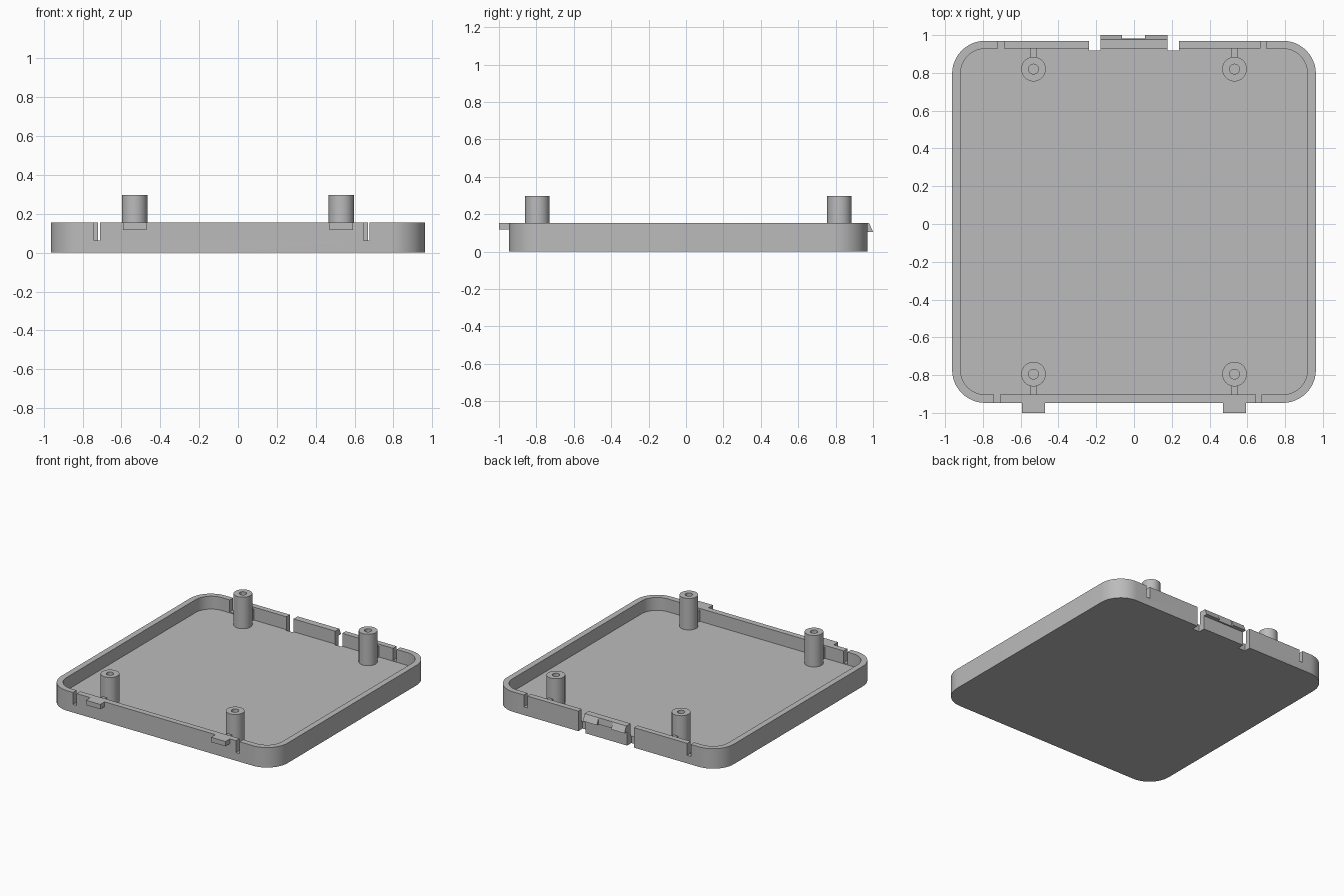
import bpy, bmesh
from math import sin, cos, pi, radians
from mathutils import Vector

cube = bpy.data.objects.get("Cube")
if cube:
    bpy.data.objects.remove(cube, do_unlink=True)

grey = bpy.data.materials.new("plain grey")
grey.use_nodes = True
grey.diffuse_color = (0.5, 0.5, 0.5, 1)
grey.node_tree.nodes["Principled BSDF"].inputs["Base Color"].default_value = (0.5, 0.5, 0.5, 1)

WALL_TOP = 0.154
FLOOR = 0.055
BACK, FRONT = 0.97, -0.947


def prism(name, points, offset):
    """Extrude a planar outline of 3D points along an offset."""
    bm = bmesh.new()
    face = bm.faces.new([bm.verts.new(p) for p in points])
    extruded = bmesh.ops.extrude_face_region(bm, geom=[face])["geom"]
    moved = [v for v in extruded if isinstance(v, bmesh.types.BMVert)]
    bmesh.ops.translate(bm, verts=moved, vec=Vector(offset))
    bmesh.ops.recalc_face_normals(bm, faces=bm.faces)
    mesh = bpy.data.meshes.new(name)
    bm.to_mesh(mesh)
    bm.free()
    mesh.materials.append(grey)
    obj = bpy.data.objects.new(name, mesh)
    bpy.context.collection.objects.link(obj)
    return obj


def block(name, x, y, z):
    """Box between pairs of limits."""
    base = [(x[0], y[0], z[0]), (x[1], y[0], z[0]), (x[1], y[1], z[0]), (x[0], y[1], z[0])]
    return prism(name, base, (0, 0, z[1] - z[0]))


def rounded(name, x, y, z, radius, steps=12):
    """Upright prism with rounded corners."""
    points = []
    corners = [(x[1], y[1], -1, -1), (x[0], y[1], 1, -1), (x[0], y[0], 1, 1), (x[1], y[0], -1, 1)]
    for i, (cx, cy, sx, sy) in enumerate(corners):
        for k in range(steps + 1):
            a = (i + k / steps) * pi / 2
            points.append((cx + sx * radius + radius * cos(a),
                           cy + sy * radius + radius * sin(a), z[0]))
    return prism(name, points, (0, 0, z[1] - z[0]))


def cylinder(name, x, y, z, radius, sides=40):
    points = [(x + radius * cos(2 * pi * i / sides), y + radius * sin(2 * pi * i / sides), z[0])
              for i in range(sides)]
    return prism(name, points, (0, 0, z[1] - z[0]))


def cut(target, cutters):
    """Subtract the cutters for good and remove them."""
    for cutter in cutters:
        cutter.hide_render = True
        mod = target.modifiers.new("cut", "BOOLEAN")
        mod.operation = "DIFFERENCE"
        mod.solver = "EXACT"
        mod.object = cutter
    graph = bpy.context.evaluated_depsgraph_get()
    mesh = bpy.data.meshes.new_from_object(target.evaluated_get(graph))
    target.modifiers.clear()
    target.data = mesh
    for cutter in cutters:
        bpy.data.objects.remove(cutter, do_unlink=True)


def smooth(obj):
    bpy.ops.object.select_all(action="DESELECT")
    obj.select_set(True)
    bpy.context.view_layer.objects.active = obj
    bpy.ops.object.shade_smooth_by_angle(angle=radians(30))


# Tray with rounded corners, hollowed out
tray = rounded("tray", (-0.963, 0.963), (FRONT, BACK), (0, WALL_TOP), 0.175)
cutters = [rounded("hollow", (-0.918, 0.918), (-0.903, 0.928), (FLOOR, 0.4), 0.13)]

# Narrow notches in the front and back walls
for x in (-0.74, 0.645):
    cutters.append(block("front_notch", (x, x + 0.031), (-1.1, -0.89), (0.062, 0.4)))
for x in (-0.72, 0.669):
    cutters.append(block("back_notch", (x, x + 0.031), (0.91, 1.1), (0.062, 0.4)))

# Full-height slots that free the clip
for x in (-0.238, 0.177):
    cutters.append(block("clip_slot", (x, x + 0.06), (0.918, 1.1), (-0.1, 0.4)))
cut(tray, cutters)
smooth(tray)

# Screw posts with blind holes, each joined to the wall by a rib
for side, x in (("right", -0.532), ("left", 0.532)):
    for end, y, wall in (("front", -0.795, -0.92), ("back", 0.82, 0.945)):
        post = cylinder(f"{end}_{side}_post", x, y, (0.03, 0.297), 0.065)
        cut(post, [cylinder("hole", x, y, (FLOOR, 0.5), 0.026)])
        smooth(post)
        start = y + (0.055 if wall > 0 else -0.055)
        block(f"{end}_{side}_rib", (x - 0.017, x + 0.017), sorted((start, wall)), (0.03, 0.14))

    # Locating tab on the front wall
    block(f"front_{side}_tab", (x - 0.061, x + 0.061), (-1.0, FRONT + 0.01), (0.117, WALL_TOP))

# Wedge-shaped clip hooks, with a shallower stretch between them
for name, x0, x1, reach in (("right_hook", -0.177, -0.063, 1.0),
                            ("middle_hook", -0.063, 0.058, 0.982),
                            ("left_hook", 0.058, 0.177, 1.0)):
    profile = [(x0, 0.96, 0.105), (x0, reach, 0.105), (x0, 0.978, WALL_TOP), (x0, 0.96, WALL_TOP)]
    prism(name, profile, (x1 - x0, 0, 0))
